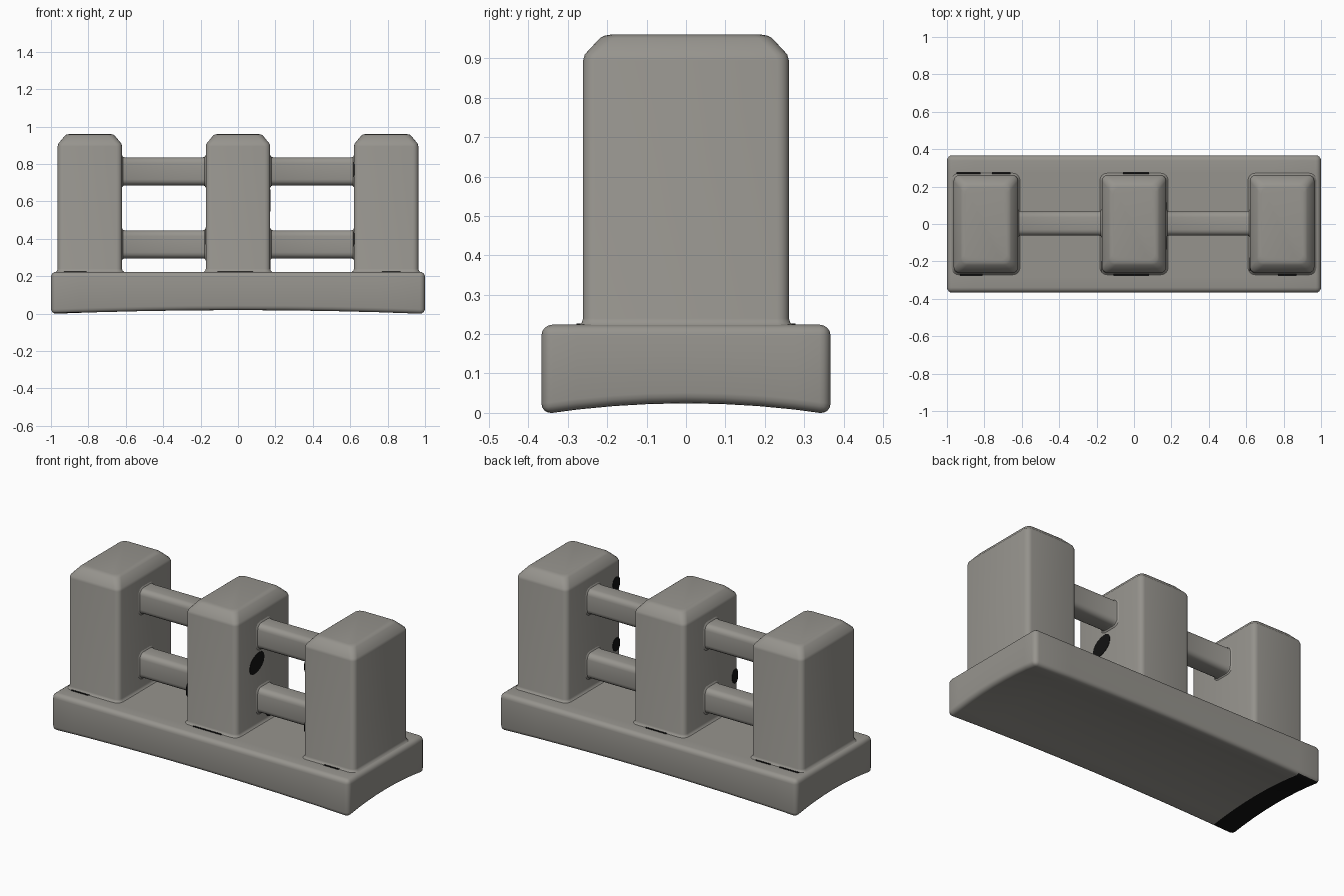
import bpy, bmesh, math
from mathutils import Vector

if "Cube" in bpy.data.objects:
    bpy.data.objects.remove(bpy.data.objects["Cube"])


def material(name, rgb):
    m = bpy.data.materials.new(name)
    m.diffuse_color = (*rgb, 1)
    m.use_nodes = True
    m.node_tree.nodes["Principled BSDF"].inputs["Base Color"].default_value = m.diffuse_color
    return m


stone = material("warm grey stone", (0.307, 0.296, 0.27))
black = material("near black stain", (0.006, 0.006, 0.006))


def finish(name, bm, mats=(stone,), angle=35):
    bmesh.ops.recalc_face_normals(bm, faces=bm.faces[:])
    me = bpy.data.meshes.new(name)
    bm.to_mesh(me)
    bm.free()
    for m in mats:
        me.materials.append(m)
    ob = bpy.data.objects.new(name, me)
    bpy.context.collection.objects.link(ob)
    bpy.ops.object.select_all(action='DESELECT')
    bpy.context.view_layer.objects.active = ob
    ob.select_set(True)
    bpy.ops.object.shade_smooth_by_angle(angle=math.radians(angle))
    return ob


def rounded_rect(hu, hv, r, seg=4):
    pts = []
    for i, (su, sv) in enumerate([(1, 1), (-1, 1), (-1, -1), (1, -1)]):
        for k in range(seg + 1):
            a = math.pi / 2 * (i + k / seg)
            pts.append((su * (hu - r) + r * math.cos(a), sv * (hv - r) + r * math.sin(a)))
    return pts


def loft(name, rings, place, mat=stone):
    """rings: (half u, half v, corner radius, distance along axis)"""
    bm = bmesh.new()
    loops = [[bm.verts.new(place(u, v, w)) for u, v in rounded_rect(hu, hv, r)]
             for hu, hv, r, w in rings]
    n = len(loops[0])
    for a, b in zip(loops, loops[1:]):
        for i in range(n):
            j = (i + 1) % n
            bm.faces.new((a[i], a[j], b[j], b[i]))
    bm.faces.new(loops[0][::-1])
    bm.faces.new(loops[-1])
    return finish(name, bm, (mat,))


# base slab with a gently hollowed underside
bm = bmesh.new()
bmesh.ops.create_cube(bm, size=1)
for v in bm.verts:
    v.co = Vector((v.co.x * 2.0, v.co.y * 0.734, 0.224 * (v.co.z + 0.5)))
STAIN_X = -0.85
cuts = [(0, i / 4) for i in range(-3, 4)] + [(0, STAIN_X)]
cuts += [(1, 0.367 * i / 4) for i in range(-3, 4)]
for axis, at in cuts:
    co, no = Vector(), Vector()
    co[axis] = at
    no[axis] = 1
    bmesh.ops.bisect_plane(bm, geom=bm.verts[:] + bm.edges[:] + bm.faces[:],
                           plane_co=co, plane_no=no)
for v in bm.verts:
    if v.co.z < 0.01:
        v.co.z = 0.02 * (1 - v.co.x ** 2) + 0.028 * (1 - (v.co.y / 0.367) ** 2)
bmesh.ops.recalc_face_normals(bm, faces=bm.faces[:])
sharp = [e for e in bm.edges if e.calc_face_angle(0) > math.radians(40)]
bmesh.ops.bevel(bm, geom=sharp, offset=0.028, segments=4, profile=0.5, affect='EDGES')
low = min(v.co.z for v in bm.verts)
for v in bm.verts:
    if v.co.z < 0.1:
        v.co.z -= low
# dark strip under the left end
bm.normal_update()
for f in bm.faces:
    if f.normal.z < -0.6 and f.calc_center_median().x < STAIN_X:
        f.material_index = 1
finish("base", bm, (stone, black))

# three posts with chamfered tops and a small flare at the foot
post_x = {"left_post": -0.792, "middle_post": 0.0, "right_post": 0.792}
HX, HY = 0.172, 0.261
post_rings = [
    (HX + 0.012, HY + 0.012, 0.04, 0.20),
    (HX + 0.012, HY + 0.012, 0.04, 0.223),
    (HX + 0.004, HY + 0.004, 0.033, 0.229),
    (HX, HY, 0.03, 0.240),
    (HX, HY, 0.03, 0.895),
    (HX - 0.004, HY - 0.004, 0.032, 0.910),
    (HX - 0.038, HY - 0.042, 0.035, 0.951),
    (HX - 0.046, HY - 0.052, 0.035, 0.957),
    (HX - 0.060, HY - 0.068, 0.035, 0.960),
]
for name, x in post_x.items():
    loft(name, post_rings, lambda u, v, z, x=x: (x + u, v, z))

# rails between the posts, flared where they meet them
for side, x0, x1 in (("left", -0.621, -0.172), ("right", 0.172, 0.621)):
    for level, z in (("lower", 0.371), ("upper", 0.761)):
        f, hy, hz = 0.012, 0.065, 0.075
        rings = [(hy + f, hz + f, 0.04, x0 - 0.02), (hy + f, hz + f, 0.04, x0),
                 (hy + 0.003, hz + 0.003, 0.034, x0 + 0.006),
                 (hy, hz, 0.032, x0 + 0.015), (hy, hz, 0.032, x1 - 0.015),
                 (hy + 0.003, hz + 0.003, 0.034, x1 - 0.006),
                 (hy + f, hz + f, 0.04, x1), (hy + f, hz + f, 0.04, x1 + 0.02)]
        loft(f"{side}_{level}_rail", rings, lambda u, v, w, z=z: (w, u + 0.003, z + v))

# dark stains on the inner post faces: face x, y, z, half width, half height, lean
stains = [(0.172, -0.065, 0.605, 0.07, 0.055, 0.3),
          (0.172, 0.07, 0.262, 0.045, 0.025, 0.0),
          (-0.172, -0.225, 0.415, 0.028, 0.045, 0.0),
          (0.62, -0.215, 0.40, 0.035, 0.04, 0.0),
          (0.62, -0.215, 0.77, 0.035, 0.04, 0.0)]
for i, (x, y, z, hy, hz, lean) in enumerate(stains):
    loft(f"post_stain_{i + 1}", [(1, 1, 0.9, x - 0.002), (1, 1, 0.9, x + 0.002)],
         lambda u, v, w, y=y, z=z, hy=hy, hz=hz, lean=lean:
         (w, y + hy * u, z + hz * (v + lean * u)), black)

# thin dark seams at the feet of the posts: x from, x to, side
seams = [(-0.93, -0.81, -1), (-0.11, 0.08, -1), (0.77, 0.87, -1),
         (-0.95, -0.82, 1), (-0.76, -0.66, 1), (-0.06, 0.08, 1)]
for i, (x0, x1, s) in enumerate(seams):
    cx, hx = (x0 + x1) / 2, (x1 - x0) / 2
    loft(f"foot_seam_{i + 1}", [(hx, 0.006, 0.003, 0.221), (hx, 0.006, 0.003, 0.2265)],
         lambda u, v, w, cx=cx, s=s: (cx + u, s * 0.272 + v, w), black)
